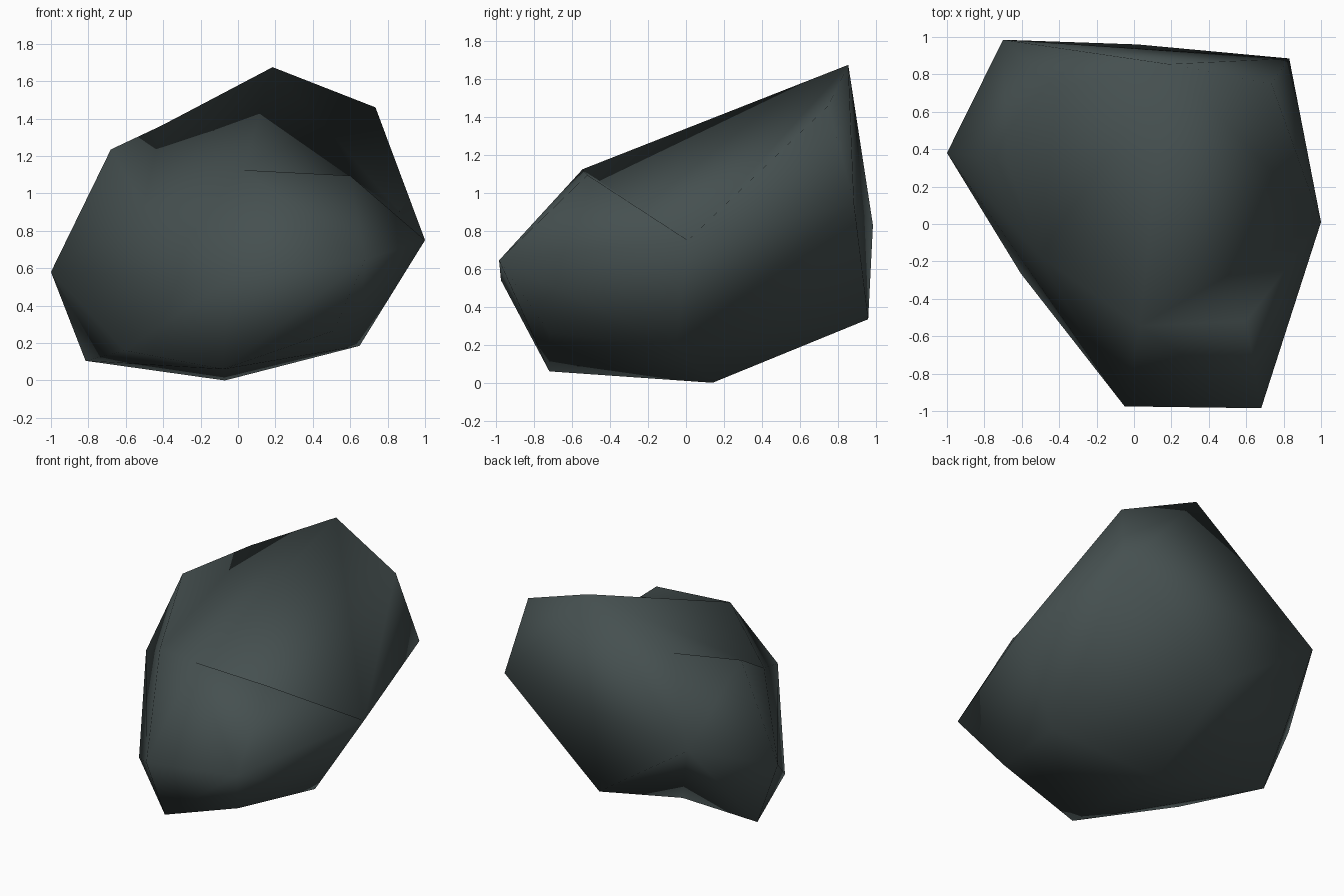
import bpy, bmesh
from mathutils import Vector

if "Cube" in bpy.data.objects:
    bpy.data.objects.remove(bpy.data.objects["Cube"])

# corner points of the boulder, grouped by region
peak, shoulder = (0.185, 0.855, 1.675), (0.735, 0.75, 1.46)
brow, front_top = (0.6, -0.52, 1.095), (0.03, -0.545, 1.125)
left_top, back_top = (-0.68, 0.34, 1.235), (-0.41, 0.73, 1.362)
left_cheek = (-0.505, -0.17, 0.935)
back_foot, left_foot = (0.02, 0.96, 0.335), (-0.815, 0.35, 0.105)
top = [peak, shoulder, brow, left_top, back_top, front_top, left_cheek]
middle = [(1.0, 0.01, 0.75), (0.83, 0.885, 0.945), (-0.70, 0.985, 0.83),
          (-1.0, 0.38, 0.58), (-0.05, -0.975, 0.54), (0.68, -0.985, 0.645)]
bottom = [(-0.07, 0.14, 0.0), (-0.08, -0.72, 0.06), back_foot, left_foot,
          (0.65, -0.05, 0.185), (0.51, -0.72, 0.265), (-0.605, -0.265, 0.16)]

# boulder: convex skin around the corner points
bm = bmesh.new()
for p in top + middle + bottom:
    bm.verts.new(p)
bmesh.ops.convex_hull(bm, input=bm.verts[:])
loose = [v for v in bm.verts if not v.link_faces]
bmesh.ops.delete(bm, geom=loose, context='VERTS')
bmesh.ops.triangulate(bm, faces=bm.faces[:])


def carve(a, b):
    """Turn the ridge between two corners into a shallow valley across it."""
    va, vb = (min(bm.verts, key=lambda v: (v.co - Vector(p)).length) for p in (a, b))
    edge = bm.edges.get((va, vb))
    if edge:
        bmesh.utils.edge_rotate(edge, True)
    else:
        print("no ridge", a, b)


carve(shoulder, brow)         # hollow on the upper right
carve(peak, brow)             # hollow behind the brow
carve(left_top, front_top)    # hollow on the upper left
carve(peak, left_top)         # hollow behind the left top
carve(back_foot, left_foot)   # hollow under the back left
bmesh.ops.recalc_face_normals(bm, faces=bm.faces[:])
for f in bm.faces:
    f.smooth = True           # soft shading across every edge
mesh = bpy.data.meshes.new("boulder")
bm.to_mesh(mesh)
bm.free()

# dark slate colour
slate = bpy.data.materials.new("dark slate")
slate.diffuse_color = (0.06, 0.08, 0.08, 1)
slate.use_nodes = True
slate.node_tree.nodes["Principled BSDF"].inputs["Base Color"].default_value = slate.diffuse_color
mesh.materials.append(slate)
boulder = bpy.data.objects.new("boulder", mesh)
bpy.context.collection.objects.link(boulder)
